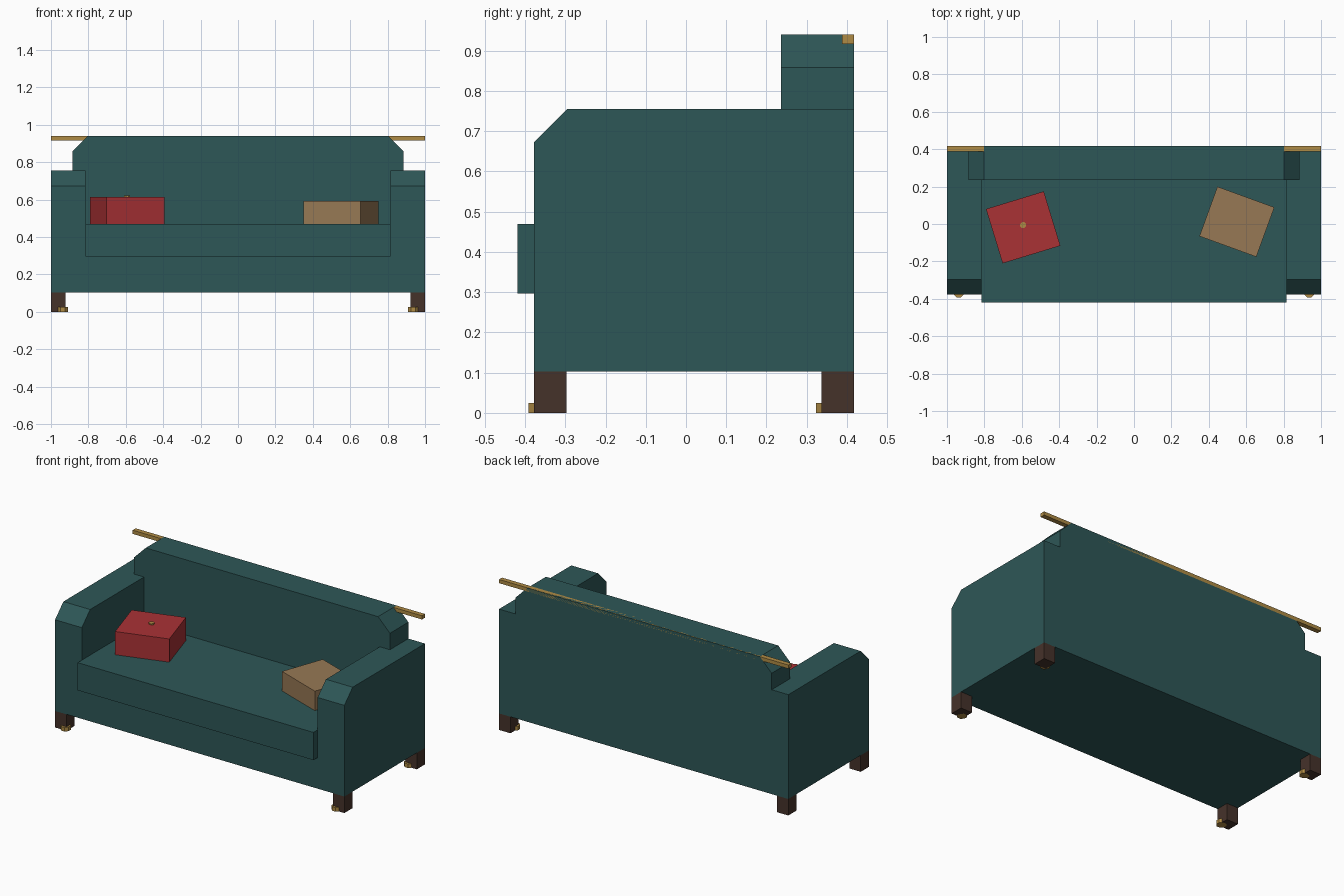
import bpy, bmesh
from math import radians, pi
from mathutils import Matrix

if "Cube" in bpy.data.objects:
    bpy.data.objects.remove(bpy.data.objects["Cube"])


def material(name, rgb):
    m = bpy.data.materials.new(name)
    m.diffuse_color = (*rgb, 1)
    m.use_nodes = True
    m.node_tree.nodes["Principled BSDF"].inputs["Base Color"].default_value = m.diffuse_color
    return m


TEAL = material("teal fabric", (0.027, 0.095, 0.095))
RED = material("red fabric", (0.40, 0.032, 0.036))
TAN = material("tan fabric", (0.31, 0.19, 0.09))
GOLD = material("brass", (0.43, 0.26, 0.06))
WOOD = material("dark wood", (0.06, 0.032, 0.023))


def finish(bm, name, mat):
    bmesh.ops.recalc_face_normals(bm, faces=bm.faces)
    me = bpy.data.meshes.new(name)
    bm.to_mesh(me)
    bm.free()
    me.materials.append(mat)
    ob = bpy.data.objects.new(name, me)
    bpy.context.collection.objects.link(ob)
    return ob


def box(name, lo, hi, mat, turn=0):
    bm = bmesh.new()
    bmesh.ops.create_cube(bm, size=1)
    bmesh.ops.scale(bm, verts=bm.verts, vec=[b - a for a, b in zip(lo, hi)])
    ob = finish(bm, name, mat)
    ob.location = [(a + b) / 2 for a, b in zip(lo, hi)]
    ob.rotation_euler.z = radians(turn)
    return ob


def disc(name, centre, radius, height, mat, sides=8):
    bm = bmesh.new()
    bmesh.ops.create_cone(bm, cap_ends=True, segments=sides, radius1=radius,
                          radius2=radius, depth=height,
                          matrix=Matrix.Rotation(pi / sides, 4, 'Z'))
    ob = finish(bm, name, mat)
    ob.location = centre
    return ob


def mirrored_prism(half, y0, y1):
    """Extrude along y an x/z outline given by its right half, bottom to top."""
    outline = half + [(-x, z) for x, z in reversed(half)]
    bm = bmesh.new()
    face = bm.faces.new([bm.verts.new((x, y0, z)) for x, z in outline])
    ext = bmesh.ops.extrude_face_region(bm, geom=[face], use_keep_orig=True)
    moved = [g for g in ext["geom"] if isinstance(g, bmesh.types.BMVert)]
    bmesh.ops.translate(bm, verts=moved, vec=(0, y1 - y0, 0))
    bmesh.ops.recalc_face_normals(bm, faces=bm.faces)
    return bm


# Base and arms in one U-shaped body, arms chamfered at the front
FRONT, REAR, ARM_TOP, SEAT_X = -0.378, 0.418, 0.755, 0.815
bm = mirrored_prism([(1, 0.103), (1, ARM_TOP), (SEAT_X, ARM_TOP), (SEAT_X, 0.297)],
                    FRONT, REAR)
edges = [e for e in bm.edges
         if all(abs(v.co.y - FRONT) < 1e-4 and abs(v.co.z - ARM_TOP) < 1e-4
                for v in e.verts)]
bmesh.ops.bevel(bm, geom=edges, offset=0.082, segments=1, affect='EDGES')
finish(bm, "base_and_arms", TEAL)

# Backrest with cut top corners, resting over the arms
bm = mirrored_prism([(SEAT_X, 0.297), (SEAT_X, ARM_TOP), (0.885, ARM_TOP),
                     (0.885, 0.858), (0.803, 0.94)], 0.236, REAR)
finish(bm, "backrest", TEAL)

# Seat cushion and rear rail
box("seat_cushion", (-SEAT_X, -0.419, 0.297), (SEAT_X, 0.236, 0.47), TEAL)
box("back_rail", (-1, 0.388, 0.917), (1, REAR, 0.94), GOLD)

# Legs with brass feet
for side, sx in (("left", -1), ("right", 1)):
    for end, y in (("front", FRONT), ("back", REAR - 0.081)):
        xs = sorted((sx * 0.921, sx))
        box(f"{end}_{side}_leg", (xs[0], y, 0), (xs[1], y + 0.081, 0.103), WOOD)
        disc(f"{end}_{side}_foot", (sx * 0.937, y + 0.014, 0.0125), 0.03, 0.025, GOLD)

# Loose pillows, one with a button
box("red_pillow", (-0.754, -0.17, 0.47), (-0.431, 0.134, 0.615), RED, 17)
disc("pillow_button", (-0.593, -0.006, 0.614), 0.017, 0.016, GOLD)
box("tan_pillow", (0.388, -0.129, 0.47), (0.712, 0.153, 0.592), TAN, -20)
